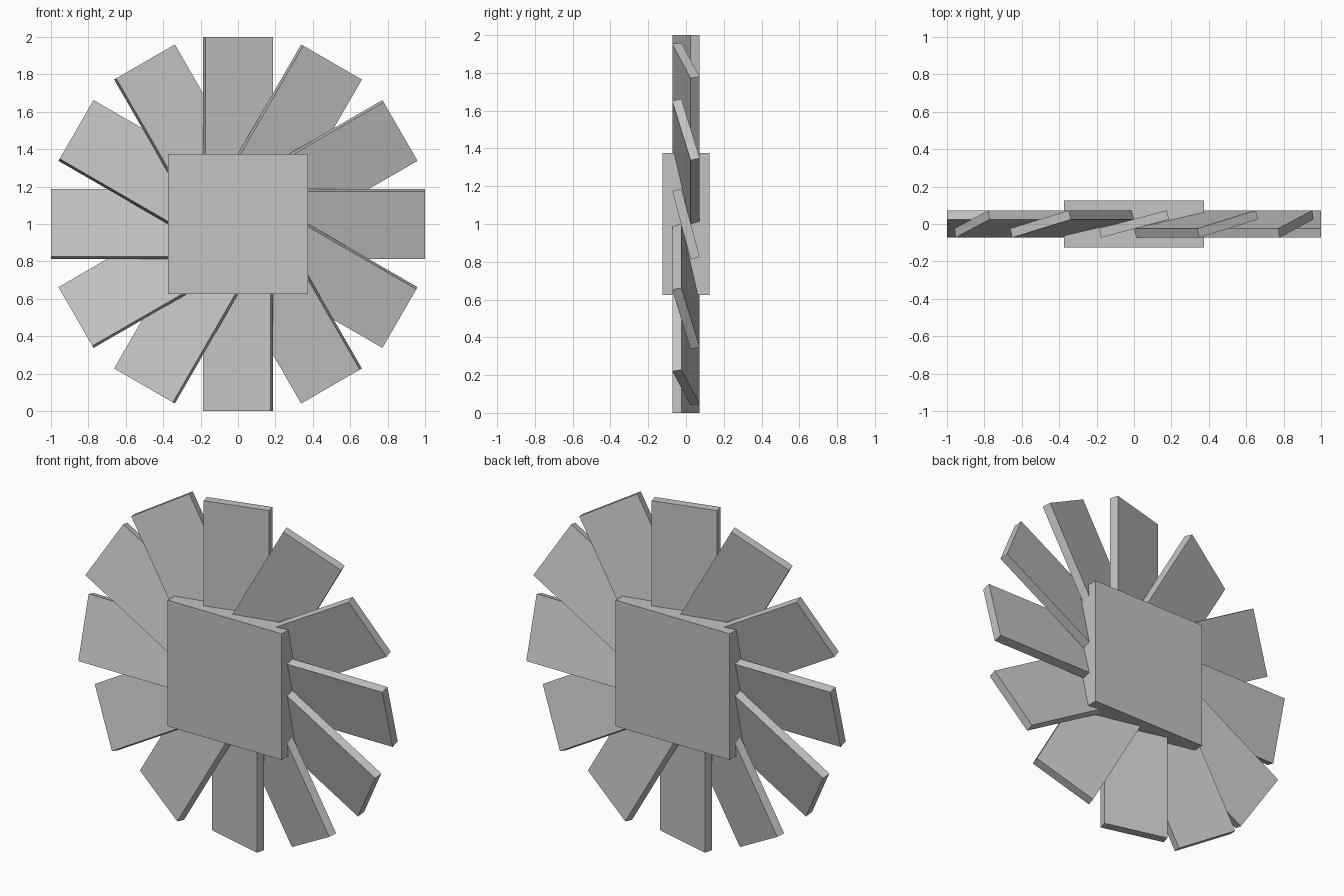
import bpy
from math import radians
from mathutils import Matrix, Vector

default = bpy.data.objects.get("Cube")
if default:
    bpy.data.objects.remove(default, do_unlink=True)

grey = bpy.data.materials.new("plain grey")
grey.use_nodes = True
colour = (0.55, 0.55, 0.55, 1)
grey.diffuse_color = colour
grey.node_tree.nodes["Principled BSDF"].inputs["Base Color"].default_value = colour

CENTRE = Vector((0, 0, 1))
BLADES = 12
PITCH = radians(15)


def box(name, size, offset, turn):
    """Box of the given size, shifted by offset, then turned about the wheel centre."""
    bpy.ops.mesh.primitive_cube_add(size=1)
    ob = bpy.context.object
    ob.name = name
    ob.data.transform(Matrix.Translation(CENTRE) @ turn
                      @ Matrix.Translation(offset) @ Matrix.Diagonal((*size, 1)))
    ob.data.materials.append(grey)
    return ob


# Square hub block
box("hub", (0.75, 0.25, 0.75), (0, 0, 0), Matrix.Identity(4))

# Pitched blades, each running from the centre out to the rim
for i in range(BLADES):
    spin = Matrix.Rotation(i * 2 * radians(180) / BLADES, 4, 'Y')
    pitch = Matrix.Rotation(PITCH, 4, 'Z')
    box(f"blade_{i + 1}", (0.375, 0.05, 1), (0, 0, 0.5), spin @ pitch)
